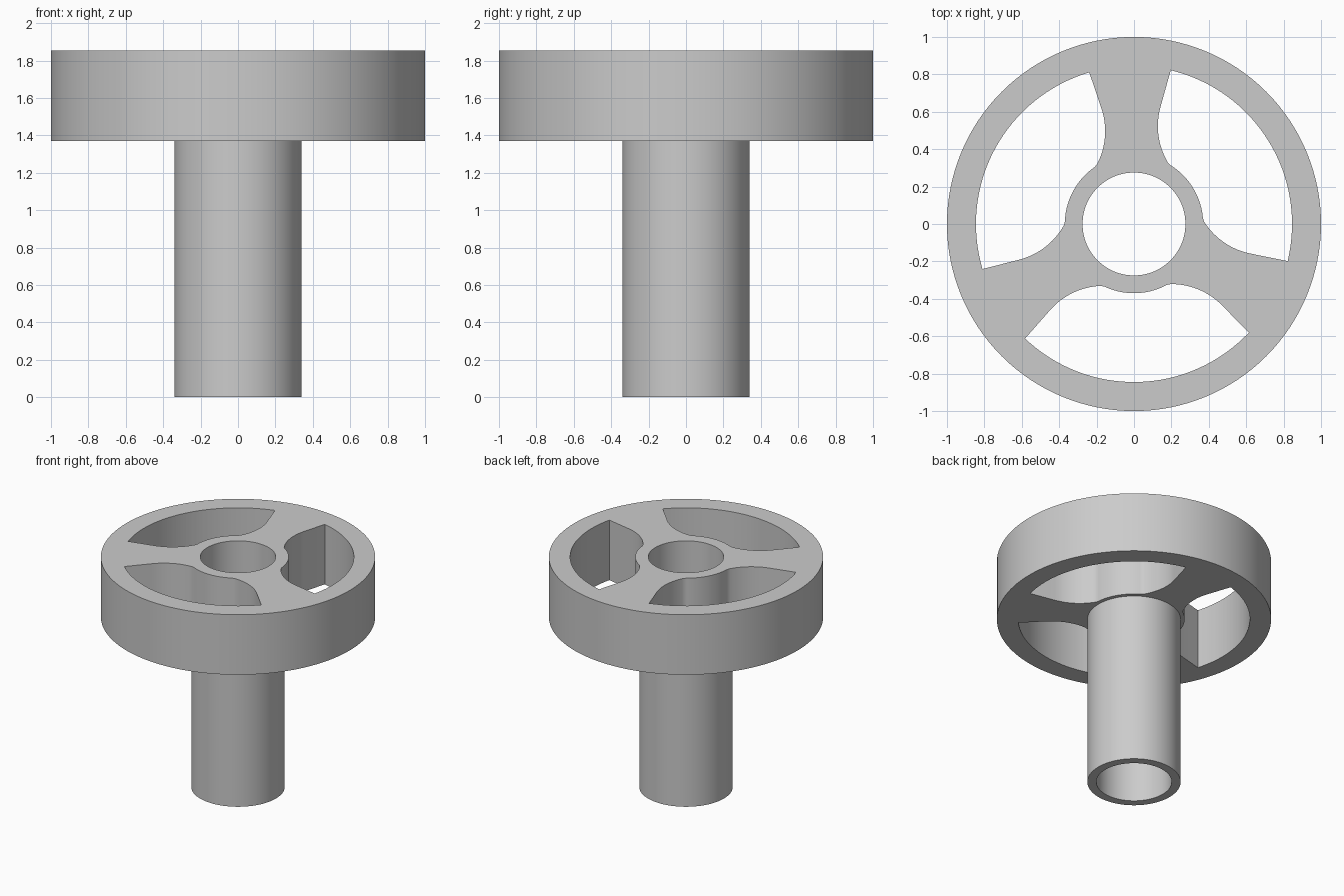
import bpy, bmesh, math
from mathutils import Matrix, Vector

if "Cube" in bpy.data.objects:
    bpy.data.objects.remove(bpy.data.objects["Cube"])

BORE_R, SHAFT_R, HUB_R, RIM_IN, RIM_OUT = 0.275, 0.34, 0.37, 0.845, 1.0
WHEEL_Z, TOP_Z = 1.37, 1.853
SEGMENTS = 128
TWIST = math.radians(1.5)      # small turn of the spokes about the axis

grey = bpy.data.materials.new("plain grey")
grey.diffuse_color = (0.6, 0.6, 0.6, 1)
grey.use_nodes = True
grey.node_tree.nodes["Principled BSDF"].inputs["Base Color"].default_value = grey.diffuse_color


def new_object(name, bm):
    bmesh.ops.recalc_face_normals(bm, faces=bm.faces)
    mesh = bpy.data.meshes.new(name)
    bm.to_mesh(mesh)
    bm.free()
    mesh.materials.append(grey)
    obj = bpy.data.objects.new(name, mesh)
    bpy.context.collection.objects.link(obj)
    return obj


def arc(cx, cy, r, a0, a1, n):
    return [(cx + r * math.cos(math.radians(a0 + (a1 - a0) * i / n)),
             cy + r * math.sin(math.radians(a0 + (a1 - a0) * i / n))) for i in range(n + 1)]


# Handwheel and hollow shaft: one closed section turned about z
profile = [(BORE_R, 0), (SHAFT_R, 0), (SHAFT_R, WHEEL_Z),
           (RIM_OUT, WHEEL_Z), (RIM_OUT, TOP_Z), (BORE_R, TOP_Z)]
bm = bmesh.new()
rings = []
for i in range(SEGMENTS):
    a = 2 * math.pi * i / SEGMENTS
    rings.append([bm.verts.new((r * math.cos(a), r * math.sin(a), z)) for r, z in profile])
for i in range(SEGMENTS):
    p, q = rings[i], rings[(i + 1) % SEGMENTS]
    for j in range(len(profile)):
        k = (j + 1) % len(profile)
        bm.faces.new((p[j], q[j], q[k], p[k]))
wheel = new_object("wheel_with_shaft", bm)

# Window outline centred on +x: hub arc, waisted spoke edge, rim arc, mirrored edge
# Spoke edge in a frame where the spoke runs along y
edge = arc(0.521, 0.51, 0.38, 209.2, 163, 12) + [(0.218, 0.817)]
turn = Matrix.Rotation(math.radians(-30), 2)
upper = [tuple(turn @ Vector(p)) for p in edge]
lower = [(x, -y) for x, y in reversed(upper)]
hub_half = math.degrees(math.atan2(upper[0][1], upper[0][0]))
rim_half = math.degrees(math.atan2(upper[-1][1], upper[-1][0]))
outline = (arc(0, 0, HUB_R, -hub_half, hub_half, 20)[1:-1] + upper
           + arc(0, 0, RIM_IN, rim_half, -rim_half, 32)[1:-1] + lower)

# Three window cutters between the spokes
bm = bmesh.new()
for n in range(3):
    rot = Matrix.Rotation(math.radians(30 + 120 * n) + TWIST, 3, 'Z')
    low = [bm.verts.new(rot @ Vector((x, y, WHEEL_Z - 0.2))) for x, y in outline]
    high = [bm.verts.new(rot @ Vector((x, y, TOP_Z + 0.2))) for x, y in outline]
    bm.faces.new(low)
    bm.faces.new(high)
    for i in range(len(low)):
        j = (i + 1) % len(low)
        bm.faces.new((low[i], low[j], high[j], high[i]))
cutter = new_object("window_cutter", bm)
cutter.hide_render = True

cut = wheel.modifiers.new("windows", 'BOOLEAN')
cut.operation = 'DIFFERENCE'
cut.solver = 'EXACT'
cut.object = cutter
bpy.context.view_layer.objects.active = wheel
wheel.select_set(True)
bpy.ops.object.modifier_apply(modifier=cut.name)
bpy.data.objects.remove(cutter)
bpy.ops.object.shade_smooth_by_angle(angle=math.radians(25))
